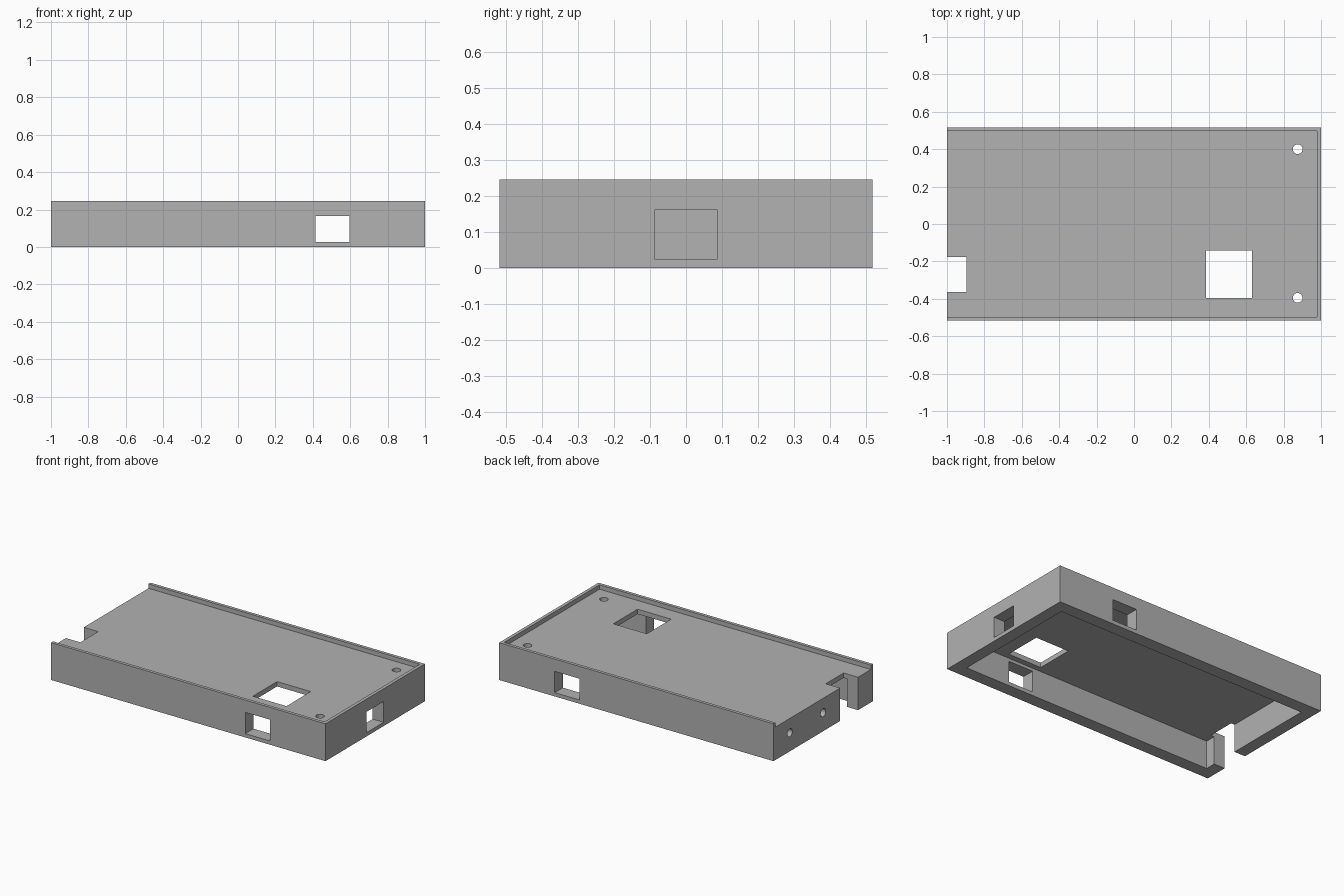
import bpy
from math import pi

default_cube = bpy.data.objects.get("Cube")
if default_cube:
    bpy.data.objects.remove(default_cube, do_unlink=True)

grey = bpy.data.materials.new("mid grey")
grey.use_nodes = True
grey.diffuse_color = (0.445, 0.445, 0.445, 1)
grey.node_tree.nodes["Principled BSDF"].inputs["Base Color"].default_value = grey.diffuse_color


def box(name, x, y, z):
    """Box spanning the given (min, max) ranges."""
    spans = (x, y, z)
    bpy.ops.mesh.primitive_cube_add(size=1, location=[(a + b) / 2 for a, b in spans])
    ob = bpy.context.object
    ob.name = name
    ob.scale = [b - a for a, b in spans]
    bpy.ops.object.transform_apply(location=True, rotation=False, scale=True)
    ob.data.materials.append(grey)
    return ob


def drill(name, location, depth, rotation=(0, 0, 0)):
    bpy.ops.mesh.primitive_cylinder_add(vertices=24, radius=0.026, depth=depth,
                                        location=location, rotation=rotation)
    ob = bpy.context.object
    ob.name = name
    ob.data.materials.append(grey)
    return ob


L, W, H = 1.0, 0.517, 0.246      # half length, half width, height
FLOOR = 0.217                    # level of the lid recess
shell = box("enclosure_shell", (-L, L), (-W, W), (0, H))

cutters = [
    # sliding lid recess, open at one end
    box("lid_recess", (-L - 0.1, L - 0.022), (-W + 0.021, W - 0.021), (FLOOR, H + 0.1)),
    # main cavity, open underneath
    box("cavity", (-0.92, 0.92), (-0.432, 0.432), (-0.1, 0.185)),
    # aligned side windows and one end window
    box("side_windows", (0.415, 0.595), (-W - 0.1, W + 0.1), (0.025, 0.165)),
    box("end_window", (0.85, L + 0.1), (-0.088, 0.088), (0.025, 0.162)),
    # square opening in the top panel and full height cable notch
    box("top_opening", (0.385, 0.63), (-0.395, -0.143), (0.15, H + 0.1)),
    box("cable_notch", (-L - 0.1, -0.895), (-0.363, -0.177), (-0.1, H + 0.1)),
]
# screw holes through the top panel
for y in (-0.395, 0.4):
    cutters.append(drill("top_screw_hole", (0.875, y, 0.22), 0.2))
# blind screw holes in the open end
for y in (0.0, 0.347):
    cutters.append(drill("end_screw_hole", (-L, y, 0.122), 0.12, (0, pi / 2, 0)))

for cutter in cutters:
    mod = shell.modifiers.new(cutter.name, "BOOLEAN")
    mod.operation = "DIFFERENCE"
    mod.solver = "EXACT"
    mod.object = cutter
    bpy.context.view_layer.objects.active = shell
    bpy.ops.object.modifier_apply(modifier=mod.name)
    bpy.data.objects.remove(cutter, do_unlink=True)
